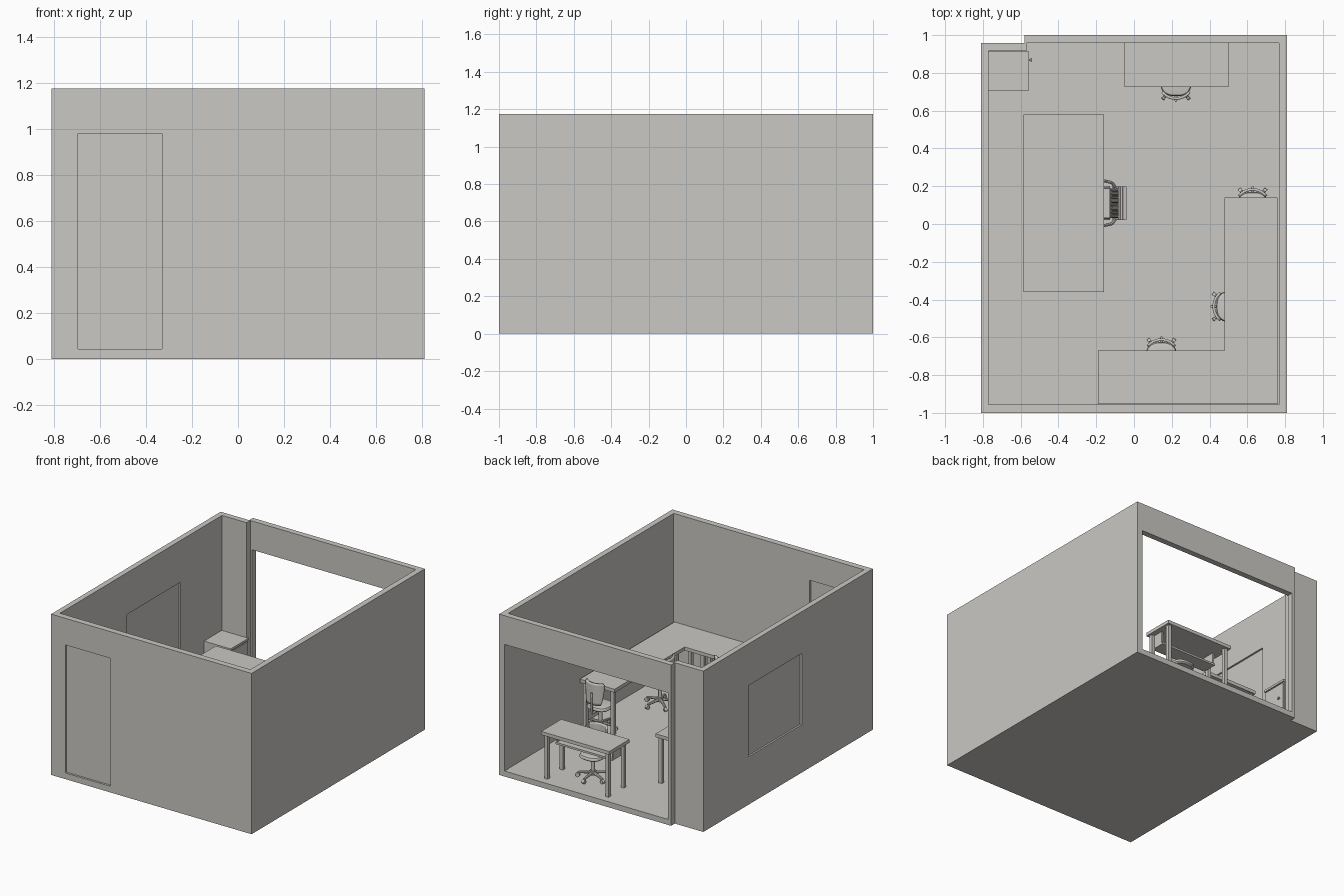
import bpy, bmesh, math
from mathutils import Vector, Matrix

if "Cube" in bpy.data.objects:
    bpy.data.objects.remove(bpy.data.objects["Cube"])

grey = bpy.data.materials.new("warm grey")
grey.diffuse_color = (0.59, 0.58, 0.55, 1)
grey.use_nodes = True
grey.node_tree.nodes["Principled BSDF"].inputs["Base Color"].default_value = grey.diffuse_color


def make(name, bm, smooth=False):
    me = bpy.data.meshes.new(name)
    bmesh.ops.recalc_face_normals(bm, faces=bm.faces)
    bm.to_mesh(me)
    bm.free()
    me.materials.append(grey)
    ob = bpy.data.objects.new(name, me)
    bpy.context.collection.objects.link(ob)
    if smooth:
        bpy.context.view_layer.objects.active = ob
        ob.select_set(True)
        bpy.ops.object.shade_smooth_by_angle(angle=math.radians(35))
        ob.select_set(False)
    return ob


def box(bm, x0, x1, y0, y1, z0, z1, mat=Matrix()):
    m = mat @ Matrix.Translation(((x0 + x1) / 2, (y0 + y1) / 2, (z0 + z1) / 2)) \
        @ Matrix.Diagonal((x1 - x0, y1 - y0, z1 - z0, 1))
    bmesh.ops.create_cube(bm, size=1, matrix=m)


def rod(bm, a, b, r1, r2=None, seg=12):
    a, b = Vector(a), Vector(b)
    m = Matrix.Translation((a + b) / 2) @ (b - a).to_track_quat('Z', 'Y').to_matrix().to_4x4()
    bmesh.ops.create_cone(bm, cap_ends=True, segments=seg, radius1=r1,
                          radius2=r1 if r2 is None else r2, depth=(b - a).length, matrix=m)


def prism(bm, pts, z0, z1):
    f = bm.faces.new([bm.verts.new((x, y, z0)) for x, y in pts])
    g = bmesh.ops.extrude_face_region(bm, geom=[f])
    for v in g["geom"]:
        if isinstance(v, bmesh.types.BMVert):
            v.co.z = z1


# room shell: outer outline, hollowed, with openings and recesses cut out
bm = bmesh.new()
prism(bm, [(-.81, -1), (.81, -1), (.81, 1), (-.58, 1), (-.58, .957), (-.81, .957)], 0, 1.175)
room = make("room_shell", bm)


def cut(name, bm):
    c = make(name, bm)
    c.hide_render = True
    c.hide_viewport = True
    mod = room.modifiers.new(name, 'BOOLEAN')
    mod.operation = 'DIFFERENCE'
    mod.solver = 'EXACT'
    mod.object = c


bm = bmesh.new()
prism(bm, [(-.77, -.955), (.768, -.955), (.768, .957), (-.57, .957), (-.57, .915), (-.77, .915)], .04, 1.4)
cut("interior_cutter", bm)
for name, b in {
    "back_opening_cutter": (-.555, .765, .9, 1.1, .04, .965),
    "door_outer_cutter": (-.695, -.33, -1.1, -.985, .045, .98),
    "door_inner_cutter": (-.695, -.33, -.97, -.9, .045, .98),
    "window_outer_cutter": (-.9, -.797, -.18, .435, .35, .87),
    "window_inner_cutter": (-.783, -.7, -.18, .435, .35, .87),
}.items():
    bm = bmesh.new()
    box(bm, *b)
    cut(name, bm)


# desks: slab top, square legs, slim rails
def desk(name, x0, x1, y0, y1, h):
    bm = bmesh.new()
    box(bm, x0, x1, y0, y1, h - .025, h)
    i, w = .015, .026
    for lx in (x0 + i, x1 - i - w):
        for ly in (y0 + i, y1 - i - w):
            box(bm, lx, lx + w, ly, ly + w, .04, h - .025)
    make(name, bm)


desk("back_desk", -.05, .5, .725, .958, .385)
desk("large_desk", -.585, -.16, -.36, .58, .4)
desk("side_desk", .48, .76, -.953, .14, .385)
desk("front_desk", -.19, .48, -.953, -.67, .385)
bm = bmesh.new()
box(bm, 0, .46, .74, .85, .262, .276)
for x in (0, .45):
    box(bm, x, x + .01, .75, .84, .276, .36)
make("keyboard_tray", bm)

# corner cabinet with door plate and knob
bm = bmesh.new()
box(bm, -.77, -.563, .71, .913, .04, .32)
box(bm, -.77, -.555, .708, .913, .32, .336)
box(bm, -.563, -.557, .718, .903, .05, .312)
make("cabinet", bm)
bm = bmesh.new()
rod(bm, (-.557, .87, .2), (-.545, .87, .2), .004)
rod(bm, (-.547, .87, .2), (-.54, .87, .2), .009)
make("cabinet_knob", bm, True)


# five-star base with castors and column
def star_base(bm, top):
    rod(bm, (0, 0, .075), (0, 0, top), .013)
    rod(bm, (0, 0, .07), (0, 0, .1), .022)
    for k in range(5):
        a = math.tau * k / 5 + math.pi / 2
        c, s = math.cos(a), math.sin(a)
        rod(bm, (0, 0, .087), (.105 * c, .105 * s, .072), .012, .008, 8)
        t = Vector((-s, c, 0)) * .009
        p = Vector((.105 * c, .105 * s, .055))
        rod(bm, p - t, p + t, .015, seg=12)


# office chair meshes, facing +y
def chair_parts():
    bm = bmesh.new()
    star_base(bm, .195)
    box(bm, -.03, .03, -.04, .03, .182, .195)
    rod(bm, (0, -.02, .187), (0, -.1, .187), .008)
    rod(bm, (0, -.1, .182), (0, -.104, .34), .007)
    base = make("chair_base", bm, True)
    # rounded cushion
    bm = bmesh.new()
    n = 28
    rings = []
    for s, z in ((.88, .195), (1, .203), (1, .214), (.94, .222), (.75, .225)):
        ring = []
        for k in range(n):
            c, d = math.cos(math.tau * k / n), math.sin(math.tau * k / n)
            ring.append(bm.verts.new((.083 * s * math.copysign(abs(c) ** .75, c),
                                      .08 * s * math.copysign(abs(d) ** .75, d), z)))
        rings.append(ring)
    for r, q in zip(rings, rings[1:]):
        for k in range(n):
            bm.faces.new((r[k], r[(k + 1) % n], q[(k + 1) % n], q[k]))
    bm.faces.new(rings[0])
    bm.faces.new(rings[-1])
    seat = make("chair_seat", bm, True)
    # curved backrest, narrower at the bottom
    bm = bmesh.new()
    rows = []
    for z, w in ((.25, .62), (.27, .72), (.34, .86), (.395, .9), (.41, .82)):
        rows.append([bm.verts.new((.0925 * math.sin(w * t / 8), -.0925 * math.cos(w * t / 8), z))
                     for t in range(-8, 9)])
    for r, q in zip(rows, rows[1:]):
        for k in range(16):
            bm.faces.new((r[k], r[k + 1], q[k + 1], q[k]))
    back = make("chair_backrest", bm, True)
    sol = back.modifiers.new("thickness", 'SOLIDIFY')
    sol.thickness = .014
    sol.offset = 0
    return base, seat, back


parts = chair_parts()
spots = [(.222, .757, 0), (.628, .09, math.pi), (.515, -.437, -math.pi / 2), (.145, -.705, math.pi)]
for i, (x, y, a) in enumerate(spots):
    for p in parts:
        ob = p if i == 0 else p.copy()
        if i:
            bpy.context.collection.objects.link(ob)
        ob.location = (x, y, 0)
        ob.rotation_euler.z = a

# large armchair with ribbed, tilted back, facing the large desk
place = Matrix.Translation((-.2, .11, 0)) @ Matrix.Rotation(math.pi / 2, 4, 'Z')
bm = bmesh.new()
star_base(bm, .19)
base = make("armchair_base", bm, True)
bm = bmesh.new()
box(bm, -.09, .09, -.085, .09, .19, .23)
bmesh.ops.bevel(bm, geom=bm.edges[:], offset=.012, segments=3, affect='EDGES')
seat = make("armchair_seat", bm, True)
bm = bmesh.new()
tilt = Matrix.Translation((0, -.085, .22)) @ Matrix.Rotation(math.radians(12), 4, 'X')
box(bm, -.088, .088, -.02, 0, 0, .27, tilt)
box(bm, -.088, .088, -.012, .012, .2, .265, tilt)
for k in range(8):
    x = -.07 + .02 * k
    rod(bm, tilt @ Vector((x, .002, .01)), tilt @ Vector((x, .002, .19)), .009, seg=10)
back = make("armchair_back", bm, True)
bm = bmesh.new()
for s in (-1, 1):
    path = [(.085, -.1, .3), (.108, -.085, .31), (.117, -.05, .312), (.117, .05, .308),
            (.113, .07, .29), (.105, .05, .22), (.08, .02, .2)]
    for p, q in zip(path, path[1:]):
        rod(bm, (s * p[0], p[1], p[2]), (s * q[0], q[1], q[2]), .008, seg=8)
arms = make("armchair_arms", bm, True)
for ob in (base, seat, back, arms):
    ob.matrix_world = place
